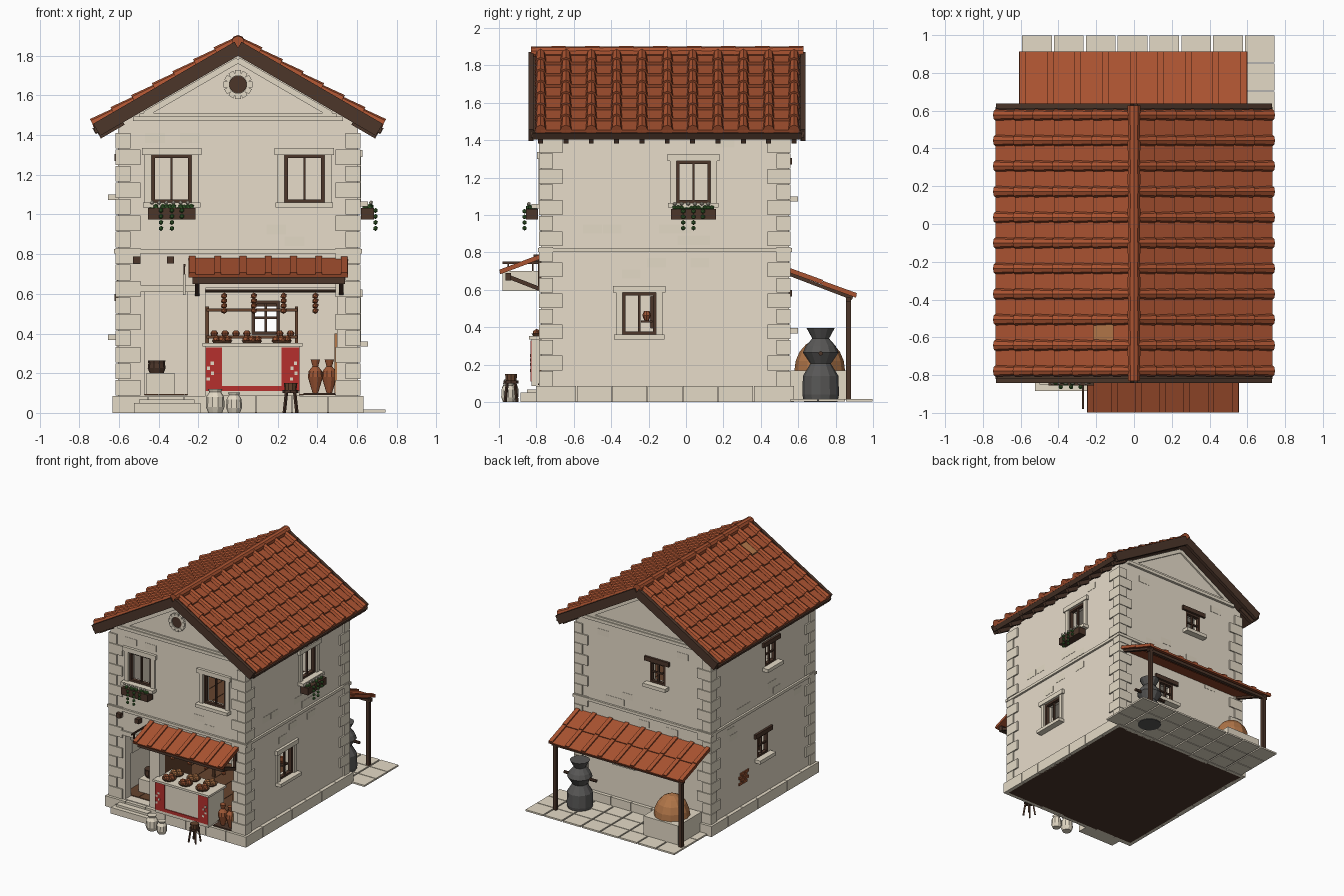
import bpy, bmesh, math, random
from mathutils import Matrix, Vector

if "Cube" in bpy.data.objects:
    bpy.data.objects.remove(bpy.data.objects["Cube"])

random.seed(4)
T = Matrix.Translation


def lin(c):
    c /= 255
    return c / 12.92 if c < 0.04 else ((c + 0.055) / 1.055) ** 2.4


MATS = {}
for n, c in dict(plaster=(232, 221, 203), pale_stone=(228, 218, 198), roof_clay=(170, 83, 49),
                 dark_clay=(158, 87, 53), dark_wood=(76, 54, 42), brown_wood=(102, 68, 46),
                 red_paint=(182, 48, 45), tan_clay=(176, 117, 72), basalt=(88, 87, 86),
                 leaf_green=(64, 108, 52)).items():
    MATS[n] = bpy.data.materials.new(n)
    MATS[n].diffuse_color = (*[lin(v) for v in c], 1)
parts = {}


def get(name, mat):
    return parts.setdefault(name, (bmesh.new(), mat))[0]


def box(name, mat, x0, x1, y0, y1, z0, z1, M=Matrix()):
    m = M @ T(((x0 + x1) / 2, (y0 + y1) / 2, (z0 + z1) / 2)) @ Matrix.Diagonal((x1 - x0, y1 - y0, z1 - z0, 1))
    bmesh.ops.create_cube(get(name, mat), size=1, matrix=m)


def beam(name, mat, p, q, w, h):
    """Box running from p to q, w wide sideways, h thick."""
    p, q = Vector(p), Vector(q)
    d = (q - p).normalized()
    side = d.cross((0, 0, 1)) if abs(d.z) < 0.99 else Vector((1, 0, 0))
    side.normalize()
    m = Matrix((side, d, side.cross(d))).transposed().to_4x4()
    l = (q - p).length / 2
    box(name, mat, -w / 2, w / 2, -l, l, -h / 2, h / 2, T((p + q) / 2) @ m)


def cone(name, mat, p, q, r1, r2=None, n=8):
    p, q = Vector(p), Vector(q)
    m = T((p + q) / 2) @ (q - p).to_track_quat('Z', 'Y').to_matrix().to_4x4()
    bmesh.ops.create_cone(get(name, mat), cap_ends=True, segments=n, radius1=r1,
                          radius2=r1 if r2 is None else r2, depth=(q - p).length, matrix=m)


def lathe(name, mat, at, prof, n=10):
    bm = get(name, mat)
    rings = [[bm.verts.new((at[0] + r * math.cos(a * math.tau / n), at[1] + r * math.sin(a * math.tau / n),
                            at[2] + z)) for a in range(n)] for r, z in prof]
    for a, b in zip(rings, rings[1:]):
        for i in range(n):
            bm.faces.new((a[i], a[(i + 1) % n], b[(i + 1) % n], b[i]))
    bm.faces.new(rings[0][::-1])
    bm.faces.new(rings[-1])


def ball(name, mat, at, r, sz=1):
    bmesh.ops.create_icosphere(get(name, mat), subdivisions=1, radius=r, matrix=T(at) @ Matrix.Diagonal((1, 1, sz, 1)))


# Wall frames: local x runs along the wall, local -y points outward
W, Y0, Y1 = 0.605, -0.775, 0.55
rot = lambda a: Matrix.Rotation(math.radians(a), 4, 'Z')
FRONT, RIGHT = T((0, Y0, 0)), T((W, 0, 0)) @ rot(90)
BACK, LEFT = T((0, Y1, 0)) @ rot(180), T((-W, 0, 0)) @ rot(-90)

# Walls as a gabled block, later hollowed
bm = get("walls", "plaster")
sec = [(-W, 0.004), (W, 0.004), (W, 1.449), (0, 1.8), (-W, 1.449)]
f = bm.faces.new([bm.verts.new((x, Y0, z)) for x, z in sec])
ext = bmesh.ops.extrude_face_region(bm, geom=[f])
bmesh.ops.translate(bm, vec=(0, Y1 - Y0, 0), verts=[v for v in ext["geom"] if isinstance(v, bmesh.types.BMVert)])
box("rooms_cutter", "plaster", -0.535, 0.535, -0.705, 0.48, 0.09, 0.78)
box("rooms_cutter", "plaster", -0.535, 0.535, -0.705, 0.48, 0.84, 1.42)
box("base", "dark_wood", -W, W, Y0, Y1, 0, 0.004)


def opening(M, u0, u1, z0, z1):
    box("openings_cutter", "plaster", u0, u1, -0.05, 0.09, z0, z1, M)


def bars(M, u0, u1, z0, z1, cross):
    t, y = 0.016, (0.0, 0.03)
    for a, b, c, d in ((u0, u0 + t, z0, z1), (u1 - t, u1, z0, z1), (u0, u1, z0, z0 + t), (u0, u1, z1 - t, z1)):
        box("window_frames", "dark_wood", a, b, *y, c, d, M)
    m, h = (u0 + u1) / 2, (z0 + z1) / 2
    box("window_frames", "dark_wood", m - 0.006, m + 0.006, 0.008, 0.022, z0, z1, M)
    if cross:
        box("window_frames", "dark_wood", u0, u1, 0.008, 0.022, h - 0.006, h + 0.006, M)


def framed_window(M, u0, u1, z0, z1):
    opening(M, u0, u1, z0, z1)
    bars(M, u0, u1, z0, z1, False)
    s = "window_surrounds"
    for a, b in ((u0 - 0.035, u0), (u1, u1 + 0.035)):
        box(s, "pale_stone", a, b, -0.014, 0.01, z0, z1, M)
    box(s, "pale_stone", u0 - 0.05, u1 + 0.05, -0.022, 0.01, z1, z1 + 0.036, M)
    box(s, "pale_stone", u0 - 0.045, u1 + 0.045, -0.05, 0.01, z0 - 0.026, z0, M)


def small_window(M, u, z0, z1):
    opening(M, u - 0.07, u + 0.07, z0, z1)
    bars(M, u - 0.07, u + 0.07, z0, z1, True)
    box("window_lintels", "dark_wood", u - 0.11, u + 0.11, -0.018, 0.01, z1, z1 + 0.035, M)
    box("window_surrounds", "pale_stone", u - 0.1, u + 0.1, -0.05, 0.01, z0 - 0.028, z0, M)


framed_window(FRONT, -0.435, -0.235, 1.06, 1.3)
framed_window(FRONT, 0.235, 0.435, 1.06, 1.3)
framed_window(RIGHT, -0.05, 0.13, 1.065, 1.29)
framed_window(RIGHT, -0.34, -0.16, 0.36, 0.585)
for M, u, z in ((LEFT, 0.22, 1.1), (LEFT, 0.12, 0.395), (BACK, 0.13, 1.1), (BACK, -0.14, 0.395)):
    small_window(M, u, z, z + 0.17)
opening(FRONT, -0.47, -0.255, 0.09, 0.61)
opening(FRONT, -0.165, 0.5, 0.09, 0.63)
box("door_lintel", "pale_stone", -0.5, -0.2, -0.012, 0.01, 0.61, 0.645, FRONT)

# Quoins, plinth, bands and faint wall stones
for sx in (-1, 1):
    for ye, d in ((Y0 - 0.01, 1), (Y1 + 0.01, -1)):
        for i in range(16):
            lx, ly = (0.075, 0.125) if i % 2 else (0.125, 0.075)
            xs, ys = sorted((sx * 0.617, sx * (0.617 - lx))), sorted((ye, ye + d * ly))
            box("corner_stones", "pale_stone", *xs, *ys, 0.087 + i * 0.083, 0.166 + i * 0.083)
for M, a, b in ((FRONT, -0.635, 0.635), (BACK, -0.635, 0.635), (RIGHT, Y0, Y1), (LEFT, -Y1, -Y0)):
    n, s = 7, (b - a) / 7
    for i in range(n):
        box("plinth", "pale_stone", a + i * s + 0.002, a + (i + 1) * s - 0.002, -0.028, 0.01, 0, 0.085, M)
    box("string_course", "pale_stone", max(a, -0.8) + 0.01, b - 0.01, -0.016, 0.01, 0.803, 0.825, M)
    for i in range(10):
        u, z = random.uniform(a + 0.15, b - 0.25), random.choice((0.66, 0.72, 0.84, 0.9, 1.36))
        if M is not FRONT or z > 0.8:
            box("wall_stones", "pale_stone", u, u + 0.1, -0.002, 0.01, z, z + 0.05, M)
for M in (FRONT, BACK):
    box("gable_cornice", "pale_stone", -0.53, 0.53, -0.02, 0.01, 1.47, 1.495, M)
    box("gable_cornice", "pale_stone", -0.5, 0.5, -0.012, 0.01, 1.495, 1.512, M)
    for s in (-1, 1):
        beam("gable_rake", "pale_stone", M @ Vector((s * 0.47, -0.002, 1.505)), M @ Vector((0, -0.002, 1.778)), 0.02, 0.03)

# Round gable vent
cone("vent_hole", "dark_wood", (0, Y0 - 0.008, 1.655), (0, Y0 + 0.01, 1.655), 0.044, n=16)
for i in range(12):
    box("vent_ring", "pale_stone", -0.014, 0.014, Y0 - 0.016, Y0 + 0.01, 0.044, 0.072,
        T((0, 0, 1.655)) @ Matrix.Rotation(i * math.tau / 12, 4, 'Y'))

# Main roof: deck, barge boards, pans, barrel covers, rafters
ym, SL = -0.1, 0.58
for s in (-1, 1):
    P = lambda h, y, up=0: (s * h, y, 1.87 - SL * h + up)
    beam("roof_deck", "dark_wood", P(0, ym, -0.03), P(0.725, ym, -0.03), 1.44, 0.035)
    for y in (-0.828, 0.625):
        beam("barge_boards", "dark_wood", P(0, y, -0.03), P(0.712, y, -0.03), 0.026, 0.07)
    for j in range(10):
        y = ym - 0.61 + j * 0.1355
        for k in range(7):
            odd = s < 0 and j == 1 and k == 1
            beam("odd_tile" if odd else "pan_tiles", "tan_clay" if odd else "roof_clay",
                 P(k * 0.104, y, -0.014), P(k * 0.104 + 0.107, y, 0.002), 0.133, 0.016)
    for j in range(11):
        y = ym - 0.6775 + j * 0.1355
        for i in range(7):
            cone("cover_tiles", "roof_clay", P(i * 0.104, y, 0.003), P(i * 0.104 + 0.108, y, 0.008), 0.024, 0.031)
        beam("rafter_ends", "dark_wood", P(0.58, y, -0.066), P(0.7, y, -0.066), 0.026, 0.035)
    beam("eave_boards", "dark_wood", (s * 0.712, -0.83, 1.432), (s * 0.712, 0.63, 1.432), 0.02, 0.036)
for i in range(8):
    cone("ridge_tiles", "roof_clay", (0, -0.83 + i * 0.1815, 1.868), (0, -0.643 + i * 0.1815, 1.868), 0.032, 0.036, 10)


# Lean-to tiled roofs
def lean_to(name, x0, x1, y0, z0, y1, z1, n, rows, step):
    at = lambda x, t, up: (x, y0 + (y1 - y0) * t, z0 + (z1 - z0) * t + up)
    for r in range(rows):
        a, b = r / rows, (r + 1) / rows
        beam(name, "roof_clay", at((x0 + x1) / 2, a, -step), at((x0 + x1) / 2, b, 0), x1 - x0, 0.014)
        for i in range(n):
            x = x0 + 0.02 + (x1 - x0 - 0.04) * i / (n - 1)
            beam(name, "roof_clay", at(x, a, 0.008 - step), at(x, b, 0.008), 0.034, 0.02)


lean_to("awning", -0.25, 0.555, -0.77, 0.785, -0.995, 0.69, 7, 1, 0.01)
box("awning_beam", "dark_wood", -0.23, 0.54, -0.965, -0.935, 0.65, 0.69)
for x in (-0.205, 0.52):
    beam("awning_brackets", "dark_wood", (x, -0.77, 0.6), (x, -0.95, 0.67), 0.022, 0.022)
    box("awning_brackets", "dark_wood", x - 0.012, x + 0.012, -0.79, -0.77, 0.6, 0.76)
for x in (-0.51, -0.34):
    box("beam_ends", "dark_wood", x - 0.018, x + 0.018, -0.815, Y0, 0.752, 0.788)

# Hanging sign
beam("sign_bracket", "dark_wood", (-0.27, -0.775, 0.745), (-0.27, -0.98, 0.745), 0.01, 0.012)
box("sign_board", "pale_stone", -0.276, -0.264, -0.98, -0.79, 0.595, 0.7)
for y in (-0.95, -0.82):
    box("sign_bracket", "dark_wood", -0.274, -0.266, y - 0.004, y + 0.004, 0.7, 0.745)

# Floors, partition and shop interior
for z in (0.09, 0.84):
    for i in range(8):
        box("floor_planks", "brown_wood", -0.533 + i * 0.1333, -0.403 + i * 0.1333, -0.703, 0.478, z, z + 0.006)
box("partition", "brown_wood", -0.178, -0.166, -0.7, -0.36, 0.096, 0.62)
box("counter", "pale_stone", -0.165, 0.31, -0.825, -0.62, 0.085, 0.335)
box("counter_top", "pale_stone", -0.18, 0.325, -0.84, -0.61, 0.335, 0.352)
for a, b, c, d in ((-0.165, -0.08, 0.11, 0.33), (0.22, 0.31, 0.11, 0.33), (-0.08, 0.22, 0.11, 0.135)):
    box("counter_panels", "red_paint", a, b, -0.831, -0.825, c, d)
for x in (-0.14, 0.28):
    for dx, z in ((-0.01, 0.17), (0.012, 0.2), (-0.008, 0.225), (0.01, 0.25)):
        box("panel_flowers", "pale_stone", x + dx - 0.008, x + dx + 0.008, -0.834, -0.831, z - 0.008, z + 0.008)
for x in (-0.08, 0.07, 0.22):
    for y, kind in ((-0.77, "dark_clay"), (-0.67, "tan_clay")):
        cone("baskets", "brown_wood", (x, y, 0.352), (x, y, 0.366), 0.046, 0.056, 10)
        for a in range(4):
            ball("loaves_" + kind, kind, (x + 0.028 * math.cos(a * 1.57), y + 0.028 * math.sin(a * 1.57), 0.37), 0.024, 0.9)
for x in (-0.155, 0.295):
    box("rack", "brown_wood", x - 0.008, x + 0.008, -0.1, -0.08, 0.09, 0.535)
for z in (0.375, 0.51):
    box("rack", "brown_wood", -0.16, 0.3, -0.12, 0.02, z, z + 0.015)
for i in range(8):
    if i not in (4, 5):
        lathe("rack_jars", "dark_clay", (-0.12 + i * 0.055, -0.05, 0.39), ((0.015, 0), (0.02, 0.012), (0.01, 0.025)), 8)
cone("hanging_pole", "dark_wood", (-0.165, -0.74, 0.615), (0.5, -0.74, 0.615), 0.007)
for x in (-0.07, 0.08, 0.23, 0.39):
    for k in range(4):
        ball("hanging_food", "dark_clay", (x, -0.74, 0.59 - k * 0.025), 0.018, 0.9)
box("jar_stand", "dark_wood", 0.33, 0.49, -0.79, -0.71, 0.09, 0.1)
for x in (0.39, 0.46):
    lathe("wine_jars", "dark_clay", (x, -0.75, 0.1), ((0.014, 0), (0.038, 0.08), (0.034, 0.11), (0.014, 0.135), (0.024, 0.17)))
box("hearth", "pale_stone", -0.46, -0.32, -0.62, -0.45, 0.09, 0.2)
lathe("cauldron", "dark_wood", (-0.41, -0.54, 0.2), ((0.035, 0), (0.045, 0.025), (0.042, 0.05), (0.044, 0.065)))
beam("broom", "tan_clay", (0.492, -0.775, 0.1), (0.492, -0.755, 0.4), 0.012, 0.012)

# Window shelf with a jar
box("sill_shelf", "dark_wood", -0.24, -0.18, 0.03, 0.09, 0.425, 0.437, RIGHT)
lathe("sill_jar", "dark_clay", (0.54, -0.21, 0.437), ((0.012, 0), (0.024, 0.025), (0.015, 0.05)), 8)

# Entrance step, pots, stool
box("door_step", "pale_stone", -0.525, -0.19, -0.885, -0.78, 0, 0.05)
box("door_step", "pale_stone", -0.5, -0.22, -0.85, -0.78, 0.05, 0.068)
for x, y, k in ((-0.115, -0.94, 1), (-0.02, -0.95, 0.85)):
    lathe("street_pots", "pale_stone", (x, y, 0),
          [(r * k, z * k) for r, z in ((0.035, 0), (0.047, 0.03), (0.045, 0.08), (0.03, 0.105), (0.036, 0.12))])
for dx in (-1, 1):
    for dy in (-1, 1):
        beam("stool", "dark_wood", (0.265 + dx * 0.032, -0.935 + dy * 0.032, 0), (0.265 + dx * 0.02, -0.935 + dy * 0.02, 0.11), 0.012, 0.012)
cone("stool", "dark_wood", (0.265, -0.935, 0.1), (0.265, -0.935, 0.115), 0.04)
lathe("stool_bowl", "brown_wood", (0.265, -0.935, 0.115), ((0.03, 0), (0.034, 0.035)))

# Flower boxes
for M, u in ((FRONT, -0.333), (RIGHT, 0.04)):
    box("flower_boxes", "dark_wood", u - 0.12, u + 0.12, -0.08, -0.015, 0.975, 1.032, M)
    for i in range(12):
        ball("plants", "leaf_green", M @ Vector((u - 0.1 + i * 0.018, random.uniform(-0.07, -0.03), 1.04)), 0.014)
        if i % 2 == 0:
            ball("blossoms", "pale_stone", M @ Vector((u - 0.1 + i * 0.018, -0.065, 1.06)), 0.011)
    for du, n in ((-0.055, 4), (0.0, 4), (0.05, 2)):
        for k in range(n):
            ball("plants", "leaf_green", M @ Vector((u + du, -0.088, 1.02 - k * 0.03)), 0.013)

# Bare brick patch
for r in range(4):
    for c in range(2):
        u = -0.19 + c * 0.055 + (r % 2) * 0.02
        box("brick_patch", "dark_clay", u, u + 0.048, -0.008, 0.01, 0.26 + r * 0.025, 0.28 + r * 0.025, LEFT)

# Rear yard: paving, porch, mill, oven
for i in range(8):
    for j in range(3):
        x, y = -0.592 + i * 0.1685, 0.56 + j * 0.1475
        box("paving", "pale_stone", x, x + 0.157, y, y + 0.142, 0.003, 0.016)
lean_to("porch_roof", -0.61, 0.6, 0.55, 0.705, 0.91, 0.565, 9, 2, 0.005)
for x in (-0.565, 0.565):
    box("porch_posts", "dark_wood", x - 0.014, x + 0.014, 0.855, 0.883, 0.016, 0.55)
    beam("porch_posts", "dark_wood", (x, 0.55, 0.685), (x, 0.89, 0.555), 0.024, 0.018)
box("porch_beam", "dark_wood", -0.59, 0.59, 0.856, 0.882, 0.535, 0.56)
lathe("grain_mill", "basalt", (0.45, 0.72, 0), ((0.09, 0), (0.098, 0.04), (0.095, 0.14), (0.055, 0.205),
                                              (0.095, 0.265), (0.08, 0.3), (0.045, 0.34), (0.075, 0.395)), 12)
cone("mill_lever", "dark_wood", (0.3, 0.72, 0.26), (0.59, 0.72, 0.26), 0.012)
box("oven_base", "pale_stone", -0.53, -0.22, 0.56, 0.86, 0.01, 0.17)
lathe("oven_dome", "tan_clay", (-0.375, 0.715, 0.17),
      [(0.135 * math.cos(a), 0.165 * math.sin(a)) for a in (0, 0.3, 0.65, 1.0, 1.35)], 12)

# Turn the parts into objects and cut the walls
objs = {}
for name, (bm, mat) in parts.items():
    bmesh.ops.recalc_face_normals(bm, faces=bm.faces)
    me = bpy.data.meshes.new(name)
    bm.to_mesh(me)
    bm.free()
    me.materials.append(MATS[mat])
    objs[name] = bpy.data.objects.new(name, me)
    bpy.context.collection.objects.link(objs[name])
for c in ("rooms_cutter", "openings_cutter"):
    m = objs["walls"].modifiers.new(c, 'BOOLEAN')
    m.operation, m.solver, m.object = 'DIFFERENCE', 'EXACT', objs[c]
    objs[c].hide_render = True
dg = bpy.context.evaluated_depsgraph_get()
cut = bpy.data.meshes.new_from_object(objs["walls"].evaluated_get(dg))
objs["walls"].modifiers.clear()
objs["walls"].data = cut
for c in ("rooms_cutter", "openings_cutter"):
    bpy.data.objects.remove(objs[c])

for m in bpy.data.materials:
    if m.users and not m.is_grease_pencil:
        m.use_nodes = True
        m.node_tree.nodes["Principled BSDF"].inputs["Base Color"].default_value = m.diffuse_color
